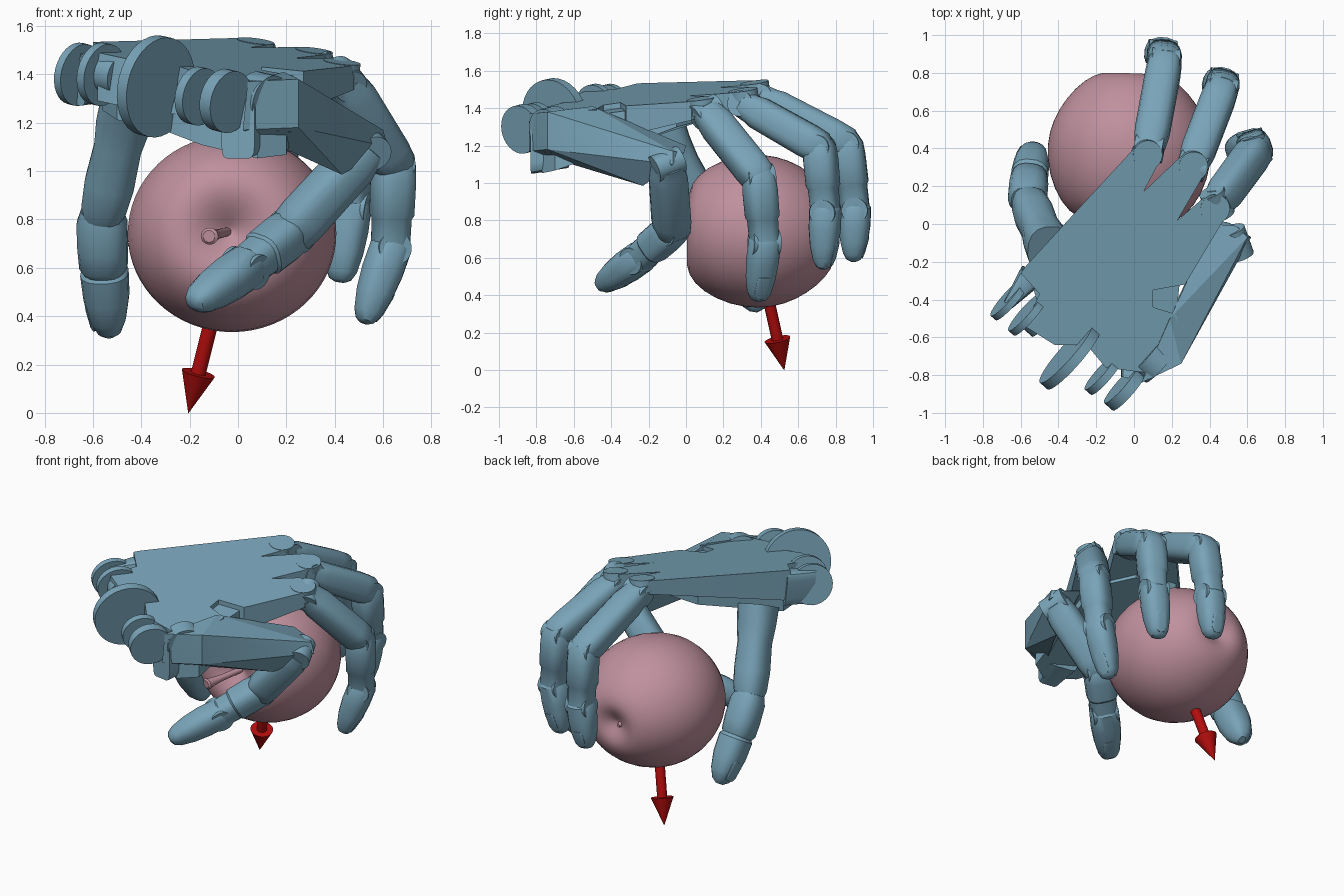
import bpy, bmesh
from math import cos, sin, pi, radians
from mathutils import Vector as V

if "Cube" in bpy.data.objects:
    bpy.data.objects.remove(bpy.data.objects["Cube"])


def material(name, rgb):
    m = bpy.data.materials.new(name)
    m.diffuse_color = (*rgb, 1)
    m.use_nodes = True
    m.node_tree.nodes["Principled BSDF"].inputs["Base Color"].default_value = m.diffuse_color
    return m


BLUE = material("hand_blue", (0.19, 0.37, 0.48))
PINK = material("apple_pink", (0.52, 0.28, 0.34))
RED = material("arrow_red", (0.45, 0.004, 0.004))


def finish(name, bm, mat, angle=35):
    bmesh.ops.recalc_face_normals(bm, faces=bm.faces)
    me = bpy.data.meshes.new(name)
    bm.to_mesh(me)
    bm.free()
    ob = bpy.data.objects.new(name, me)
    bpy.context.collection.objects.link(ob)
    me.materials.append(mat)
    bpy.ops.object.select_all(action='DESELECT')
    ob.select_set(True)
    bpy.context.view_layer.objects.active = ob
    bpy.ops.object.shade_smooth_by_angle(angle=radians(angle))
    return ob


def loft(name, p, q, stations, up=(0, 0, 1), mat=BLUE, power=1.0, n=16):
    """Skin super-elliptic rings (t, half width, half depth) along p-q."""
    p, q = V(p), V(q)
    ax = (q - p).normalized()
    up = V(up)
    up = (up - ax * up.dot(ax)).normalized()
    side = ax.cross(up)
    bm = bmesh.new()
    rings = []
    for t, w, d in stations:
        ring = []
        for i in range(n):
            c, s = cos(2 * pi * (i + .5) / n), sin(2 * pi * (i + .5) / n)
            x = w * abs(c) ** power * (1 if c > 0 else -1)
            y = d * abs(s) ** power * (1 if s > 0 else -1)
            ring.append(bm.verts.new(p.lerp(q, t) + side * x + up * y))
        rings.append(ring)
    for a, b in zip(rings, rings[1:]):
        for i in range(n):
            j = (i + 1) % n
            bm.faces.new((a[i], a[j], b[j], b[i]))
    bm.faces.new(rings[0])
    bm.faces.new(rings[-1])
    return finish(name, bm, mat)


def disc(name, centre, axis, r, half, mat=BLUE):
    c, a = V(centre), V(axis).normalized()
    return loft(name, c - a * half, c + a * half, [(0, r, r), (1, r, r)],
                (0.31, 0.57, 0.4), mat, n=32)


def top_z(x, y):
    return 1.493 - 0.128 * x + 0.143 * y


def slab(name, pts, drop=0.0):
    """Prism under the sloping top of the hand; points are (x, y, depth)."""
    bm = bmesh.new()
    a = [bm.verts.new((x, y, top_z(x, y) - drop)) for x, y, d in pts]
    b = [bm.verts.new((x, y, top_z(x, y) - d)) for x, y, d in pts]
    bm.faces.new(a)
    bm.faces.new(b[::-1])
    for i in range(len(a)):
        j = (i + 1) % len(a)
        bm.faces.new((a[i], b[i], b[j], a[j]))
    return finish(name, bm, BLUE)


# Palm: back plate with three rounded knuckle lobes, and the thick body below it
slab("palm_plate", [
    (-.6, -.26, .2), (-.57, -.22, .2), (0, .40, .09), (.14, .34, .09), (.05, .17, .13),
    (.25, .36, .09), (.37, .26, .09), (.23, .02, .13), (.37, .14, .09), (.48, .03, .1),
    (.27, -.32, .16), (.1, -.35, .16), (.1, -.44, .16), (.23, -.48, .2),
    (.22, -.72, .2), (.1, -.79, .2), (0, -.78, .2), (-.15, -.76, .2), (-.25, -.64, .2),
    (-.42, -.64, .2), (-.58, -.54, .2), (-.5, -.37, .2)])
for i, (x, y) in enumerate(((.068, .37), (.31, .31), (.425, .085))):
    disc(f"knuckle_lobe_{i}", (x, y, top_z(x, y) - .038), (.128, -.143, 1), .078, .04)
slab("palm_body", [
    (-.56, -.24, .28), (-.2, .16, .19), (.1, .14, .15), (.28, -.05, .15), (.24, -.33, .22),
    (.2, -.7, .3), (.08, -.77, .32), (-.15, -.73, .3), (-.3, -.6, .28), (-.5, -.46, .28)], .03)

# Wrist hinge plates
HINGE = V((.75, -.66, -.18))
for i, (c, r, h) in enumerate([((-.66, -.40, 1.40), .13, .018), ((-.565, -.48, 1.40), .13, .02),
                               ((-.52, -.5, 1.40), .085, .05), ((-.34, -.70, 1.35), .21, .027),
                               ((-.165, -.80, 1.31), .12, .022), ((-.05, -.87, 1.29), .13, .03),
                               ((.1, -.72, 1.29), .115, .05)]):
    disc(f"wrist_plate_{i}", c, HINGE, r, h)
loft("wrist_lug", (.0, -.82, 1.2), (.03, -.64, 1.2), [(0, .07, .15), (1, .1, .12)], power=.3)
loft("wrist_web", (-.66, -.42, 1.38), (-.54, -.27, 1.4), [(0, .03, .11), (1, .07, .11)],
     power=.4)

# Outer metacarpal block carrying the little finger
bm = bmesh.new()
for co in [(.04, -.84, 1.37), (.25, -.74, 1.38), (.02, -.84, 1.17), (.25, -.74, 1.18),
           (.42, .0, 1.2), (.60, -.07, 1.17), (.43, -.23, .985), (.62, -.07, 1.10),
           (.54, -.01, 1.16), (.19, -.5, 1.41)]:
    bm.verts.new(co)
bmesh.ops.convex_hull(bm, input=bm.verts)
finish("little_finger_base", bm, BLUE, 20)


def finger(name, pts, dorsal, k=1.0):
    knuckle, pip, dip, tip = map(V, pts)
    w = .094 * k
    prox = [(-.04, .05, .05), (.0, w * .85, w * .8), (.12, w * .95, w * .85), (.2, w, w * .95),
            (.85, w, w), (1.0, w * .95, w * .95), (1.1, w * .6, w * .6)]
    mid = [(-.12, w * .7, w * .7), (.0, w * .92, w * .92), (.2, w * .97, w * .97),
           (.6, w * .95, w * .95), (.64, w * .85, w * .85), (1.02, w * .82, w * .82)]
    end = [(-.12, w * .75, w * .7), (-.04, w * .9, w * .9), (.3, w * .92, w * .9),
           (.6, w * .84, w * .8), (.85, w * .68, w * .6), (.96, w * .48, w * .4),
           (1.0, w * .2, w * .16)]
    loft(name + "_proximal", knuckle, pip, prox, dorsal, power=.7)
    loft(name + "_middle", pip, dip, mid, dorsal, power=.7)
    loft(name + "_tip", dip, tip, end, dorsal, power=.8)
    # hinge pins
    for j, (a, b) in enumerate(((knuckle, pip), (pip, dip), (dip, tip))):
        disc(f"{name}_pin_{j}", a, (b - a).cross(V(dorsal)), w * .74, w * .8)
    # nail
    ax = (tip - dip).normalized()
    d = V(dorsal) - ax * ax.dot(V(dorsal))
    d.normalize()
    loft(name + "_nail", dip.lerp(tip, .52) + d * w * .76, dip.lerp(tip, .92) + d * w * .46,
         [(0, .03, .008), (.15, .04, .01), (.75, .04, .01), (1, .02, .006)], d, power=.7)


finger("first_finger", [(.08, .40, 1.455), (.165, .86, 1.21), (.15, .905, .86), (.12, .895, .58)],
       (.1, 1, .4))
finger("middle_finger", [(.31, .31, 1.42), (.465, .715, 1.19), (.465, .745, .85),
                         (.42, .735, .54)], (.3, 1, .4))
finger("ring_finger", [(.44, .11, 1.38), (.645, .39, 1.03), (.63, .42, .68), (.52, .385, .37)],
       (1, .3, .3))
finger("little_finger", [(.54, -.10, 1.10), (.22, -.075, .75), (.03, -.25, .60),
                         (-.19, -.46, .45)], (0, .4, -1), 1.05)

# Thumb
OUT = (-1, .1, 0)
loft("thumb_proximal", (-.45, -.13, 1.3), (-.565, .13, .8),
     [(0, .13, .115), (.2, .11, .115), (.4, .1, .1), (.7, .105, .105), (.9, .1, .095),
      (1, .08, .08)], OUT, power=.8)
loft("thumb_middle", (-.565, .12, .84), (-.555, .245, .58),
     [(0, .08, .085), (.2, .1, .105), (.6, .105, .105), (.9, .1, .1), (1, .08, .08)],
     OUT, power=.8)
loft("thumb_tip", (-.555, .24, .61), (-.53, .40, .32),
     [(0, .075, .075), (.1, .1, .1), (.45, .1, .095), (.75, .085, .075), (.93, .055, .05),
      (1, .025, .02)], OUT, power=.8)
loft("thumb_nail", (-.623, .33, .46), (-.592, .385, .35),
     [(0, .04, .01), (.2, .05, .012), (.8, .045, .012), (1, .03, .008)], OUT, power=.7)

# Apple lying on its side, stem to the front
PROFILE = [(-.29, 0), (-.30, .025), (-.345, .09), (-.38, .17), (-.372, .26), (-.29, .355),
           (-.14, .425), (.02, .442), (.15, .412), (.27, .345), (.37, .25), (.415, .155),
           (.40, .09), (.37, .035), (.36, 0)]
bm = bmesh.new()
vs = [bm.verts.new((r, a, 0)) for a, r in PROFILE]
es = [bm.edges.new(e) for e in zip(vs, vs[1:])]
bmesh.ops.spin(bm, geom=vs + es, cent=(0, 0, 0), axis=(0, 1, 0), angle=2 * pi, steps=32)
bmesh.ops.remove_doubles(bm, verts=bm.verts, dist=.0005)
apple = finish("apple", bm, PINK, 180)
apple.location = (-.025, .388, .742)
apple.scale = (1, 1, .945)
apple.rotation_euler = (radians(-2), 0, radians(-2))
apple.modifiers.new("smooth", 'SUBSURF').levels = 1
apple.modifiers["smooth"].render_levels = 1
loft("apple_stem", (-.04, .12, .75), (-.12, -.17, .73),
     [(0, .018, .018), (.6, .02, .02), (.85, .028, .028), (.97, .038, .035), (1, .025, .025)],
     mat=PINK)
loft("apple_blossom_end", (-.04, .7, .73), (-.04, .78, .725),
     [(0, .02, .02), (.7, .018, .018), (1, .01, .01)], mat=PINK)

# Arrow pulling down out of the apple
loft("arrow", (-.03, .37, .70), (-.205, .525, 0),
     [(0, .031, .031), (.765, .031, .031), (.7651, .07, .07), (1, .001, .001)],
     (0, 1, 0), RED, n=32)
